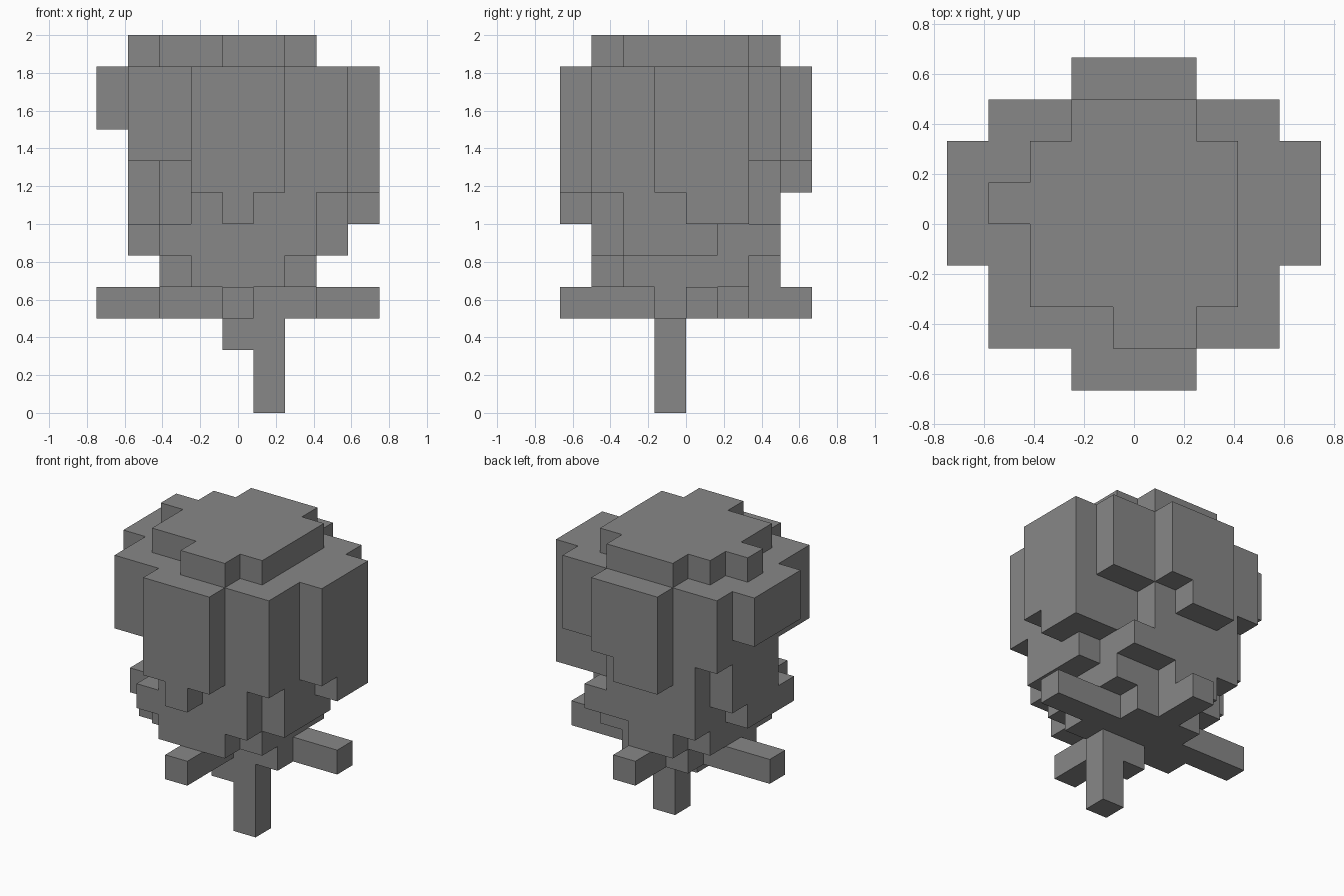
import bpy
import bmesh
from mathutils import Vector

cube = bpy.data.objects.get("Cube")
if cube:
    bpy.data.objects.remove(cube, do_unlink=True)

UNIT = 1 / 6
ORIGIN = Vector((4.5, 4, 0))

grey = bpy.data.materials.new("mid_grey")
grey.use_nodes = True
grey.diffuse_color = (0.245, 0.245, 0.245, 1)
grey.node_tree.nodes["Principled BSDF"].inputs["Base Color"].default_value = grey.diffuse_color

# Each part is a list of blocks: inclusive first and last cell along x, y, z
parts = {
    "crown_cap": ["26 25 BB", "35 66 BB", "11 44 BB", "45 11 BB"],
    "crown_body": ["17 16 8A"],
    "front_lobe": ["35 00 7A", "44 00 66"],
    "back_lobe": ["35 77 8A", "34 77 77"],
    "left_lobe": ["88 33 7A", "88 45 6A"],
    "right_lobe": ["00 35 9A"],
    "crown_waist": ["26 25 67", "36 11 67", "25 66 67", "11 35 67",
                    "77 25 67", "77 11 77"],
    "lower_rim": ["26 16 55", "11 24 55", "77 24 55"],
    "collar": ["26 25 44", "35 11 44", "34 66 44"],
    "base_plate": ["26 34 33", "35 55 33"],
    "base_spokes": ["01 44 33", "78 44 33", "44 02 33", "44 67 33"],
    "stem": ["55 33 02", "44 33 22"],
}


def block_cells(block):
    xr, yr, zr = [range(int(p[0], 16), int(p[1], 16) + 1) for p in block.split()]
    return {(x, y, z) for x in xr for y in yr for z in zr}


cells = {name: set().union(*map(block_cells, blocks)) for name, blocks in parts.items()}
filled = set().union(*cells.values())


def build_part(name, own):
    """Outer skin of a part, with faces against neighbouring cells left out."""
    bm = bmesh.new()
    for cell in sorted(own):
        centre = Vector(cell) + Vector((0.5, 0.5, 0.5))
        for axis in range(3):
            for sign in (-1, 1):
                n = Vector((0, 0, 0))
                n[axis] = sign
                if tuple(int(c + d) for c, d in zip(cell, n)) in filled:
                    continue
                u = Vector((0, 0, 0))
                u[(axis + 1) % 3] = 0.5
                v = n.cross(u)
                mid = centre + n * 0.5
                ring = (mid - u - v, mid + u - v, mid + u + v, mid - u + v)
                bm.faces.new([bm.verts.new((p - ORIGIN) * UNIT) for p in ring])
    bmesh.ops.remove_doubles(bm, verts=bm.verts, dist=0.001)
    # Merge coplanar squares into large flat faces
    bmesh.ops.dissolve_limit(bm, angle_limit=0.01, verts=bm.verts, edges=bm.edges)
    bm.normal_update()
    mesh = bpy.data.meshes.new(name)
    bm.to_mesh(mesh)
    bm.free()
    mesh.materials.append(grey)
    bpy.context.scene.collection.objects.link(bpy.data.objects.new(name, mesh))


for part_name, own_cells in cells.items():
    build_part(part_name, own_cells)
